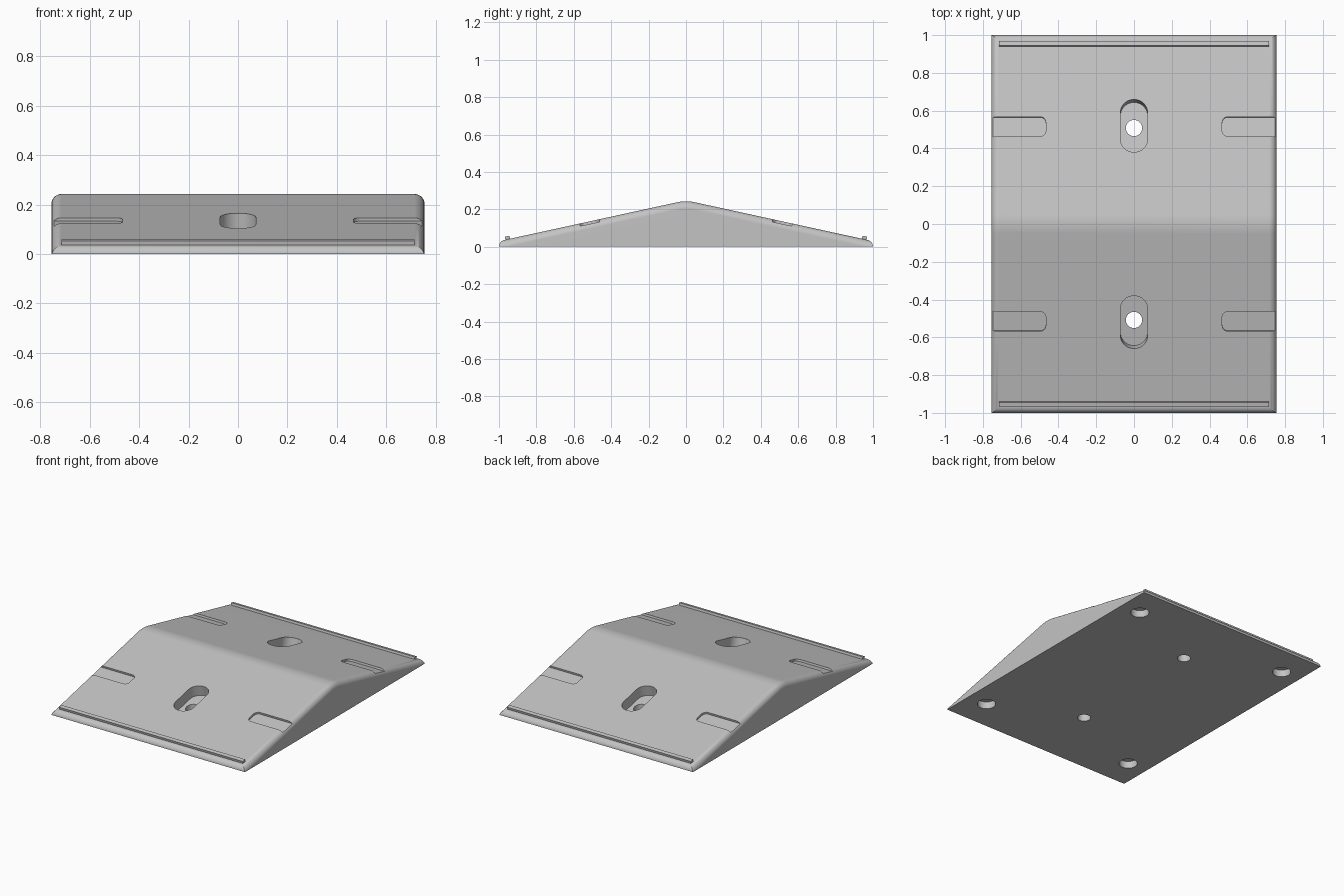
import bpy, bmesh, math
from mathutils import Matrix, Vector

cube = bpy.data.objects.get("Cube")
if cube:
    bpy.data.objects.remove(cube, do_unlink=True)

W, SLOPE, PEAK = 0.755, 0.218, 0.248      # half width, roof slope, sharp ridge height
TILT = math.atan(SLOPE)
RIDGE, EDGE = 0.05, 0.037                 # ridge rounding half length, edge radius

grey = bpy.data.materials.new("light grey")
grey.use_nodes = True
COLOUR = (0.55, 0.55, 0.55, 1)
grey.diffuse_color = COLOUR
grey.node_tree.nodes["Principled BSDF"].inputs["Base Color"].default_value = COLOUR


def roof(y):
    """Height of the sloping top, rounded at the ridge."""
    y = abs(y)
    if y < RIDGE:
        return PEAK - SLOPE * (RIDGE + y * y / RIDGE) / 2
    return PEAK - SLOPE * y


def loft(bm, rings):
    """Closed solid through a row of matching outlines."""
    rows = [[bm.verts.new(p) for p in ring] for ring in rings]
    n = len(rows[0])
    for a, b in zip(rows, rows[1:]):
        for i in range(n):
            j = (i + 1) % n
            bm.faces.new((a[i], a[j], b[j], b[i]))
    bm.faces.new(rows[0][::-1])
    bm.faces.new(rows[-1])


def rounded(hx, hy, r, n=10):
    """Rounded rectangle, or a circle when all three sizes match."""
    pts = []
    for q, (sx, sy) in enumerate(((1, 1), (-1, 1), (-1, -1), (1, -1))):
        for i in range(n + 1):
            a = (q + i / n) * math.pi / 2
            p = (sx * (hx - r) + r * math.cos(a), sy * (hy - r) + r * math.sin(a))
            if not pts or math.dist(p, pts[-1]) > 1e-5:
                pts.append(p)
    if math.dist(pts[0], pts[-1]) < 1e-5:
        pts.pop()
    return pts


def plug(bm, outline, z0, z1, place):
    loft(bm, [[place @ Vector((x, y, z)) for x, y in outline] for z in (z0, z1)])


def on_slope(x, y):
    side = math.copysign(1, y)
    return Matrix.Translation((x, y, roof(y))) @ Matrix.Rotation(-side * TILT, 4, 'X')


def finish(name, bm):
    bmesh.ops.recalc_face_normals(bm, faces=bm.faces)
    mesh = bpy.data.meshes.new(name)
    bm.to_mesh(mesh)
    bm.free()
    mesh.materials.append(grey)
    ob = bpy.data.objects.new(name, mesh)
    bpy.context.collection.objects.link(ob)
    return ob


def select(ob):
    bpy.ops.object.select_all(action='DESELECT')
    ob.select_set(True)
    bpy.context.view_layer.objects.active = ob


def combine(ob, tool, operation):
    tool.hide_render = True
    select(ob)
    mod = ob.modifiers.new(operation, 'BOOLEAN')
    mod.operation, mod.solver, mod.object = operation, 'EXACT', tool
    bpy.ops.object.modifier_apply(modifier=mod.name)
    bpy.data.objects.remove(tool, do_unlink=True)


# Ridge block: side profile with rounded toes, run across the width
ridge = [RIDGE * (i / 5 - 1) for i in range(11)]
toe = [(1 - EDGE + EDGE * math.cos(a), EDGE * math.sin(a))
       for a in [(math.pi / 2 - TILT) * i / 8 for i in range(9)]]
profile = toe + [(y, roof(y)) for y in ridge[::-1]] + [(-y, z) for y, z in toe[::-1]]
bm = bmesh.new()
loft(bm, [[(x, y, z) for y, z in profile] for x in (-W - 0.1, W + 0.1)])
body = finish("ramp_body", bm)

# Round the long side edges by intersecting with an arched sweep
r = 0.04
corner = [(W - r + r * math.cos(a), r * math.sin(a) - r)
          for a in [math.pi / 2 * i / 8 for i in range(9)]]
arch = corner + [(-x, z) for x, z in corner[::-1]]
bm = bmesh.new()
loft(bm, [[(W, y, -0.3)] + [(x, y, roof(y) + z) for x, z in arch] + [(-W, y, -0.3)]
          for y in [-1.2] + ridge + [1.2]])
combine(body, finish("side_rounding", bm), 'INTERSECT')

# Recesses: centre slots, side pockets and round sockets underneath
bm = bmesh.new()
holes = bmesh.new()
for s in (-1, 1):
    plug(bm, rounded(0.072, 0.143, 0.072), -0.075, 0.1, on_slope(0, s * 0.52))
    plug(holes, rounded(0.043, 0.043, 0.043), -0.1, 0.4, Matrix.Translation((0, s * 0.508, 0)))
    for t in (-1, 1):
        plug(bm, rounded(0.2, 0.053, 0.03), -0.014, 0.1, on_slope(t * 0.667, s * 0.516))
        plug(bm, rounded(0.06, 0.06, 0.06), -0.1, 0.05,
             Matrix.Translation((t * 0.605, s * 0.78, 0)))
combine(body, finish("recess_cutter", bm), 'DIFFERENCE')
combine(body, finish("screw_hole_cutter", holes), 'DIFFERENCE')

select(body)
bpy.ops.object.shade_smooth_by_angle(angle=math.radians(30))
body.modifiers.new("clean_shading", 'WEIGHTED_NORMAL').keep_sharp = True

# Raised ribs along both toes
for s, name in ((-1, "front_rib"), (1, "back_rib")):
    bm = bmesh.new()
    place = on_slope(0, s * 0.953)
    bmesh.ops.create_cube(bm, size=1, matrix=place @ Matrix.Translation((0, 0, 0.004))
                          @ Matrix.Diagonal((1.43, 0.026, 0.024, 1)))
    finish(name, bm)
